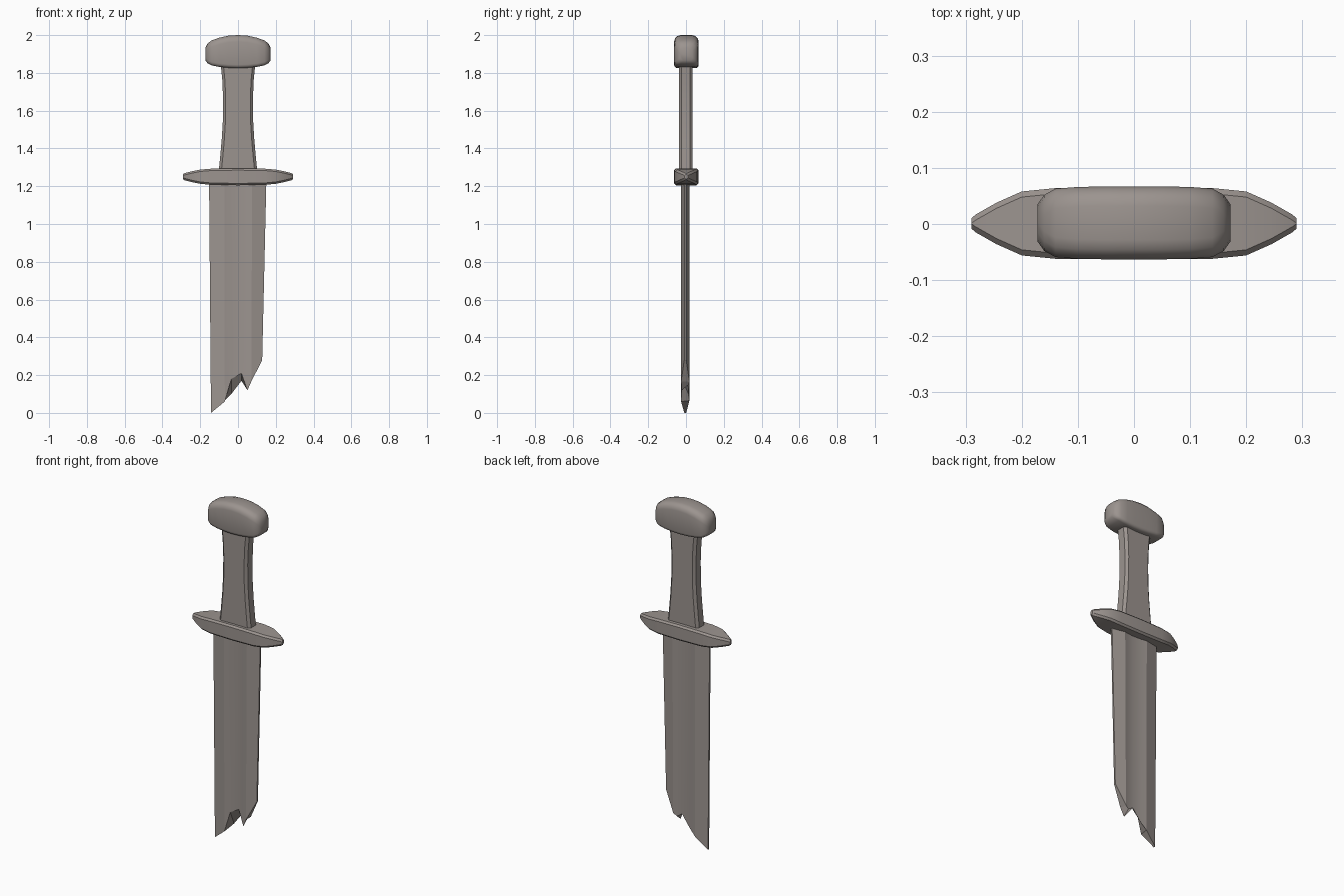
import bpy, bmesh, math
from mathutils import Vector

cube = bpy.data.objects.get("Cube")
if cube:
    bpy.data.objects.remove(cube, do_unlink=True)

steel = bpy.data.materials.new("weathered grey")
steel.use_nodes = True
COLOUR = (0.33, 0.295, 0.275, 1)
steel.diffuse_color = COLOUR
steel.node_tree.nodes["Principled BSDF"].inputs["Base Color"].default_value = COLOUR


def finish(name, bm, angle):
    bmesh.ops.recalc_face_normals(bm, faces=bm.faces)
    mesh = bpy.data.meshes.new(name)
    bm.to_mesh(mesh)
    bm.free()
    mesh.materials.append(steel)
    obj = bpy.data.objects.new(name, mesh)
    bpy.context.collection.objects.link(obj)
    bpy.ops.object.select_all(action="DESELECT")
    obj.select_set(True)
    bpy.context.view_layer.objects.active = obj
    bpy.ops.object.shade_smooth_by_angle(angle=math.radians(angle))
    return obj


def rounded_rect(w, lo, hi, r_lo, r_hi, steps):
    """Section points (u, v), with u in -w..w and v in lo..hi."""
    pts = []
    for k, (su, sv) in enumerate([(1, 1), (-1, 1), (-1, -1), (1, -1)]):
        r = min(r_hi if sv > 0 else r_lo, w * 0.95, (hi - lo) * 0.47)
        cu, cv = su * (w - r), (hi - r if sv > 0 else lo + r)
        for i in range(steps + 1):
            a = math.pi / 2 * (k + i / steps)
            pts.append((cu + r * math.cos(a), cv + r * math.sin(a)))
    return pts


def loft(name, rings, angle):
    bm = bmesh.new()
    loops = [[bm.verts.new(p) for p in ring] for ring in rings]
    for a, b in zip(loops, loops[1:]):
        for i in range(len(a)):
            j = (i + 1) % len(a)
            bm.faces.new((a[i], a[j], b[j], b[i]))
    bm.faces.new(loops[0])
    bm.faces.new(loops[-1])
    return finish(name, bm, angle)


def cross_bar(name, half, r_lo, r_hi, steps, angle, y0):
    """Loft along x from half stations (x, half depth, low z, high z)."""
    stations = [(-x, w, lo, hi) for x, w, lo, hi in reversed(half)]
    stations += [s for s in half if s[0] > 0]
    rings = [[Vector((x, u + y0, v)) for u, v in rounded_rect(w, lo, hi, r_lo, r_hi, steps)]
             for x, w, lo, hi in stations]
    return loft(name, rings, angle)


# Pommel: rounded cap with an arched top
cross_bar("pommel", [
    (0, 0.065, 1.825, 2.0), (0.05, 0.065, 1.827, 1.997), (0.1, 0.064, 1.832, 1.986),
    (0.14, 0.061, 1.84, 1.972), (0.16, 0.05, 1.85, 1.957), (0.172, 0.033, 1.865, 1.935),
], 0.018, 0.035, 3, 35, 0.002)

# Guard: flat bar tapering to narrow tips
cross_bar("guard", [
    (0, 0.064, 1.205, 1.295), (0.14, 0.063, 1.207, 1.293), (0.2, 0.057, 1.213, 1.288),
    (0.245, 0.037, 1.222, 1.279), (0.282, 0.016, 1.231, 1.27), (0.29, 0.009, 1.237, 1.265),
], 0.01, 0.01, 1, 30, 0.001)

# Grip: waisted handle with chamfered corners
grip = [(1.28, 0.102), (1.36, 0.094), (1.45, 0.086), (1.55, 0.08), (1.66, 0.079),
        (1.76, 0.083), (1.85, 0.092)]
loft("grip", [[Vector((u, v, z)) for u, v in rounded_rect(w, -0.037, 0.035, 0.014, 0.014, 1)]
              for z, w in grip], 35)

# Blade: bevelled edges, shallow central groove, and a snapped end
# columns: top x, end x, half thickness, front end z, back end z
columns = [
    (-0.153, -0.143, 0.005, 0.0, 0.0),
    (-0.072, -0.07, 0.022, 0.06, 0.065),
    (-0.036, -0.035, 0.017, 0.18, 0.1),
    (0.018, 0.018, 0.015, 0.21, 0.17),
    (0.052, 0.05, 0.018, 0.12, 0.15),
    (0.075, 0.07, 0.022, 0.165, 0.165),
    (0.15, 0.128, 0.005, 0.28, 0.28),
]
Y_BLADE = -0.004
bm = bmesh.new()
rows = []
for top_x, end_x, t, front_z, back_z in columns:
    rows.append([bm.verts.new(p) for p in (
        (top_x, Y_BLADE - t, 1.22), (top_x, Y_BLADE + t, 1.22),
        (end_x, Y_BLADE + t, back_z), (end_x, Y_BLADE - t, front_z))])
for a, b in zip(rows, rows[1:]):
    for i in range(4):
        j = (i + 1) % 4
        bm.faces.new((a[i], a[j], b[j], b[i]))
bm.faces.new(rows[0])
bm.faces.new(rows[-1])
finish("blade", bm, 8)
